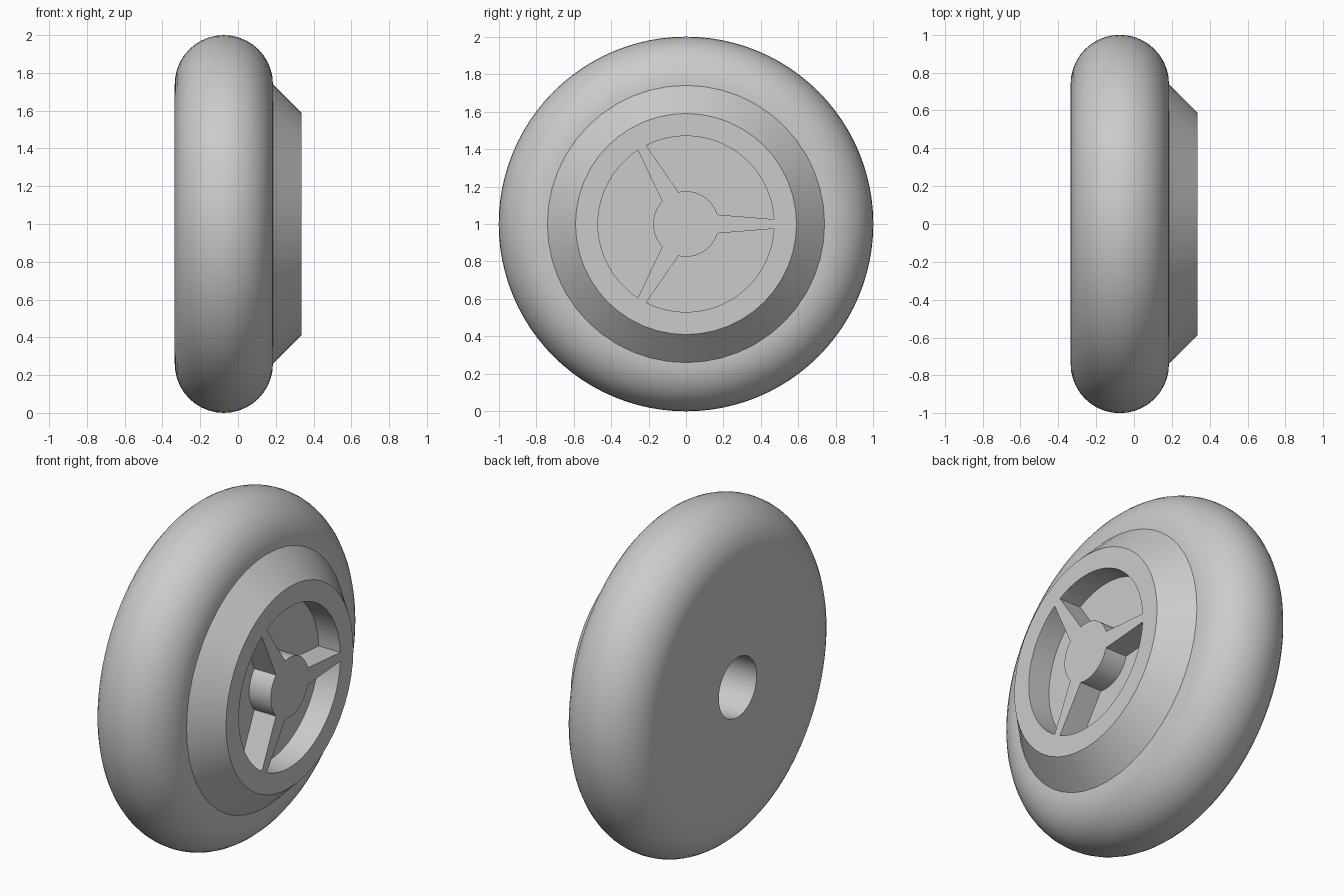
import bpy, bmesh
from math import sin, cos, pi, radians
from mathutils import Vector, Matrix

cube = bpy.data.objects.get("Cube")
if cube:
    bpy.data.objects.remove(cube, do_unlink=True)

AXLE = Vector((0, 0, 1))

grey = bpy.data.materials.new("light grey")
grey.use_nodes = True
grey.diffuse_color = (0.6, 0.6, 0.6, 1)
grey.node_tree.nodes["Principled BSDF"].inputs["Base Color"].default_value = (0.6, 0.6, 0.6, 1)


def finish(name, bm):
    bmesh.ops.remove_doubles(bm, verts=bm.verts, dist=1e-5)
    bmesh.ops.recalc_face_normals(bm, faces=bm.faces)
    mesh = bpy.data.meshes.new(name)
    bm.to_mesh(mesh)
    bm.free()
    mesh.materials.append(grey)
    obj = bpy.data.objects.new(name, mesh)
    bpy.context.collection.objects.link(obj)
    return obj


def lathe(name, profile, steps):
    """Spin (x, radius) points around the axle."""
    bm = bmesh.new()
    verts = [bm.verts.new((x, 0, 1 + r)) for x, r in profile]
    edges = [bm.edges.new(pair) for pair in zip(verts, verts[1:])]
    bmesh.ops.spin(bm, geom=verts + edges, cent=AXLE, axis=(1, 0, 0),
                   angle=2 * pi, steps=steps, use_duplicate=False)
    return finish(name, bm)


def arc(radius, start, end, steps=24):
    """Points around the axle in the y-z plane."""
    angles = [start + (end - start) * i / steps for i in range(steps + 1)]
    return [(radius * cos(a), 1 + radius * sin(a)) for a in angles]


def smooth(obj):
    bpy.ops.object.select_all(action='DESELECT')
    obj.select_set(True)
    bpy.context.view_layer.objects.active = obj
    bpy.ops.object.shade_smooth_by_angle(angle=radians(25))


# Tyre: rounded tread, flat sides and an axle bore in the back
tread = [(-0.075 - 0.26 * cos(pi * i / 20), 0.74 + 0.26 * sin(pi * i / 20))
         for i in range(21)]
tyre = lathe("tyre", [(0.15, 0), (0.15, 0.175), (-0.335, 0.175)] + tread + [(0.185, 0)], 96)

# Hub: raised cone with a flat outer face
hub = lathe("hub", [(0.17, 0), (0.17, 0.74), (0.185, 0.74), (0.335, 0.59), (0.335, 0)], 48)

# Three pockets that leave tapered spokes around a round boss
bm = bmesh.new()
third = 2 * pi / 3
inner_gap, outer_gap = radians(16.6), radians(3.1)
for k in range(3):
    a = k * third
    outline = (arc(0.175, a + inner_gap, a + third - inner_gap, 16)
               + arc(0.47, a + third - outer_gap, a + outer_gap))
    face = bm.faces.new([bm.verts.new((0.195, y, z)) for y, z in outline])
    walls = bmesh.ops.extrude_face_region(bm, geom=[face], use_keep_orig=True)
    moved = [v for v in walls["geom"] if isinstance(v, bmesh.types.BMVert)]
    bmesh.ops.translate(bm, verts=moved, vec=(0.2, 0, 0))
cutter = finish("pocket_cutter", bm)
cutter.hide_render = True

cut = hub.modifiers.new("pockets", 'BOOLEAN')
cut.operation = 'DIFFERENCE'
cut.solver = 'EXACT'
cut.object = cutter
bpy.ops.object.select_all(action='DESELECT')
hub.select_set(True)
bpy.context.view_layer.objects.active = hub
bpy.ops.object.modifier_apply(modifier=cut.name)
bpy.data.objects.remove(cutter, do_unlink=True)

for part in (tyre, hub):
    smooth(part)
